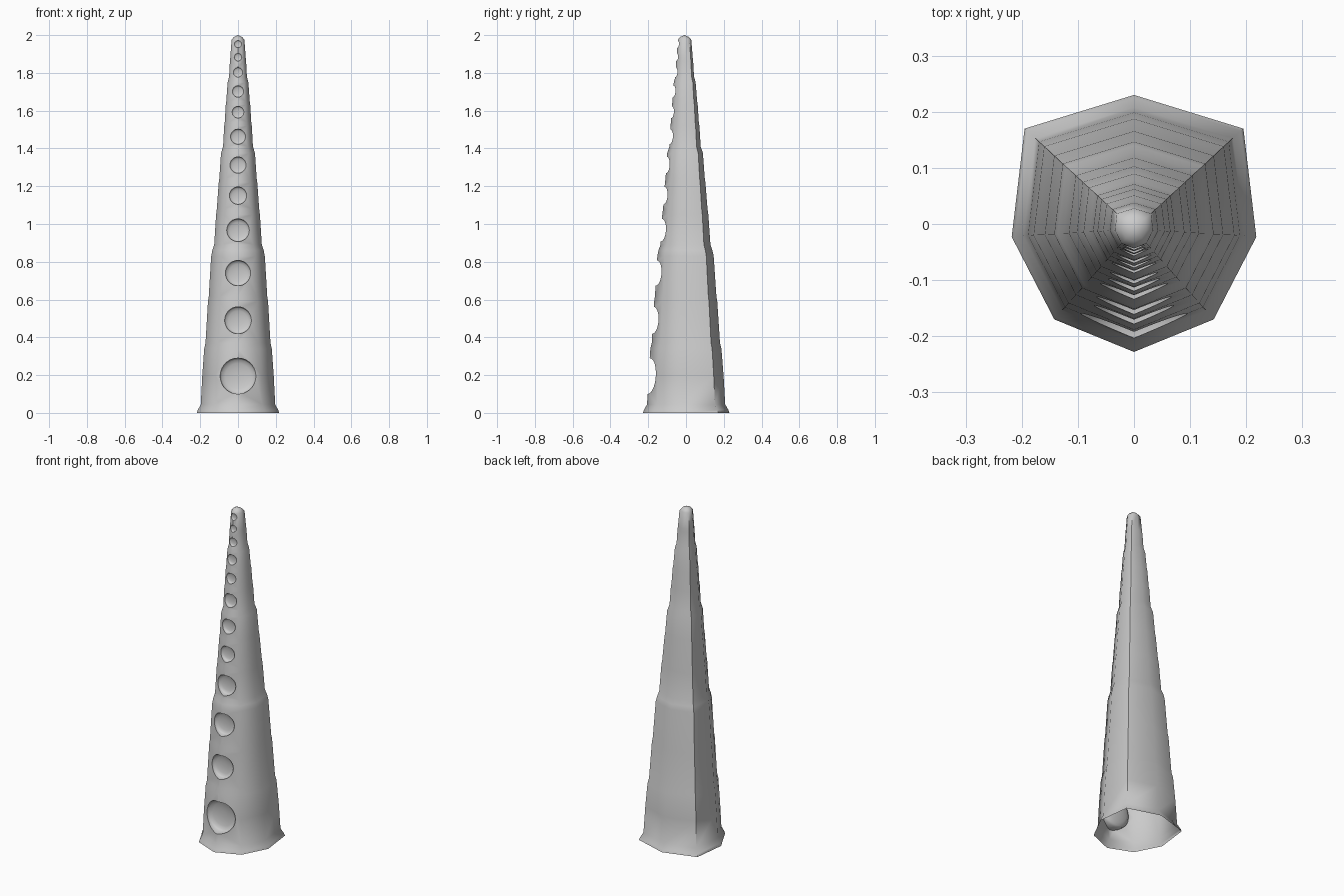
import bpy, bmesh, math

if "Cube" in bpy.data.objects:
    bpy.data.objects.remove(bpy.data.objects["Cube"])

grey = bpy.data.materials.new("plain grey")
grey.diffuse_color = (0.6, 0.6, 0.6, 1)
grey.use_nodes = True
grey.node_tree.nodes["Principled BSDF"].inputs["Base Color"].default_value = grey.diffuse_color

# Eight-sided outline, as the right half plus its mirror
HALF = [(0, -.228), (.142, -.17), (.218, -.023), (.195, .17), (0, .23)]
OUTLINE = HALF + [(-x, y) for x, y in HALF[3:0:-1]]

# Height and half-width of each ring of the stepped taper
RINGS = [(0, .218), (.015, .213), (.045, .197), (.2, .189), (.34, .179), (.37, .172),
         (.59, .159), (.615, .155), (.83, .142), (.86, .136), (.89, .126), (1.05, .116),
         (1.08, .112), (1.22, .102), (1.24, .099), (1.375, .09), (1.41, .079),
         (1.52, .073), (1.54, .07), (1.63, .065), (1.65, .062), (1.75, .055),
         (1.78, .047), (1.86, .043), (1.88, .041), (1.975, .034), (1.99, .022)]

# Height and radius of each sucker
SUCKERS = [(.195, .095), (.49, .071), (.74, .067), (.967, .06), (1.15, .046),
           (1.312, .043), (1.462, .04), (1.592, .031), (1.702, .03), (1.803, .025),
           (1.883, .02), (1.952, .019)]


def mesh_object(name, bm):
    bmesh.ops.recalc_face_normals(bm, faces=bm.faces)
    mesh = bpy.data.meshes.new(name)
    bm.to_mesh(mesh)
    bm.free()
    mesh.materials.append(grey)
    ob = bpy.data.objects.new(name, mesh)
    bpy.context.collection.objects.link(ob)
    return ob


def bridge(bm, a, b):
    for i in range(len(a)):
        j = (i + 1) % len(a)
        bm.faces.new((a[i], a[j], b[j], b[i]))


def width_at(z):
    for (z0, w0), (z1, w1) in zip(RINGS, RINGS[1:]):
        if z0 <= z <= z1:
            return w0 + (w1 - w0) * (z - z0) / (z1 - z0)


def lean(z):
    return -.004 * z


# Tapered tentacle body, closed for now so the cups can be cut
bm = bmesh.new()
loops = []
for z, w in RINGS:
    s = w / .218
    loops.append([bm.verts.new((x * s, y * s + lean(z), z)) for x, y in OUTLINE])
for a, b in zip(loops, loops[1:]):
    bridge(bm, a, b)
bm.faces.new(loops[0])
tip = bm.verts.new((0, lean(2), 2))
for i in range(8):
    bm.faces.new((loops[-1][i], loops[-1][(i + 1) % 8], tip))
body = mesh_object("tentacle", bm)

# Round cutters with a shallow domed end, one per sucker
bm = bmesh.new()
for z, r in SUCKERS:
    s = width_at(z) / .218
    rim = -.228 * s + lean(z) + r * .41      # depth of the ridge sides at the rim
    section = [(r, rim - r - .05), (r, rim)]
    section += [(r * math.cos(t), rim + .25 * r * math.sin(t))
                for t in (math.radians(d) for d in (25, 45, 65, 80))]
    cup = []
    for rad, y in section:
        cup.append([bm.verts.new((rad * math.cos(k * math.tau / 28), y,
                                  z + rad * math.sin(k * math.tau / 28)))
                    for k in range(28)])
    for a, b in zip(cup, cup[1:]):
        bridge(bm, a, b)
    bm.faces.new(cup[0])
    bm.faces.new(cup[-1])
cutter = mesh_object("sucker_cutter", bm)
cutter.hide_render = True

cut = body.modifiers.new("sucker cups", 'BOOLEAN')
cut.operation = 'DIFFERENCE'
cut.solver = 'EXACT'
cut.object = cutter
bpy.context.view_layer.objects.active = body
body.select_set(True)
bpy.ops.object.modifier_apply(modifier=cut.name)
bpy.data.objects.remove(cutter)

# Open the hollow base
bm = bmesh.new()
bm.from_mesh(body.data)
base = [f for f in bm.faces if all(v.co.z < .001 for v in f.verts)]
bmesh.ops.delete(bm, geom=base, context='FACES')
bm.to_mesh(body.data)
bm.free()
bpy.ops.object.shade_smooth_by_angle(angle=math.radians(58))
